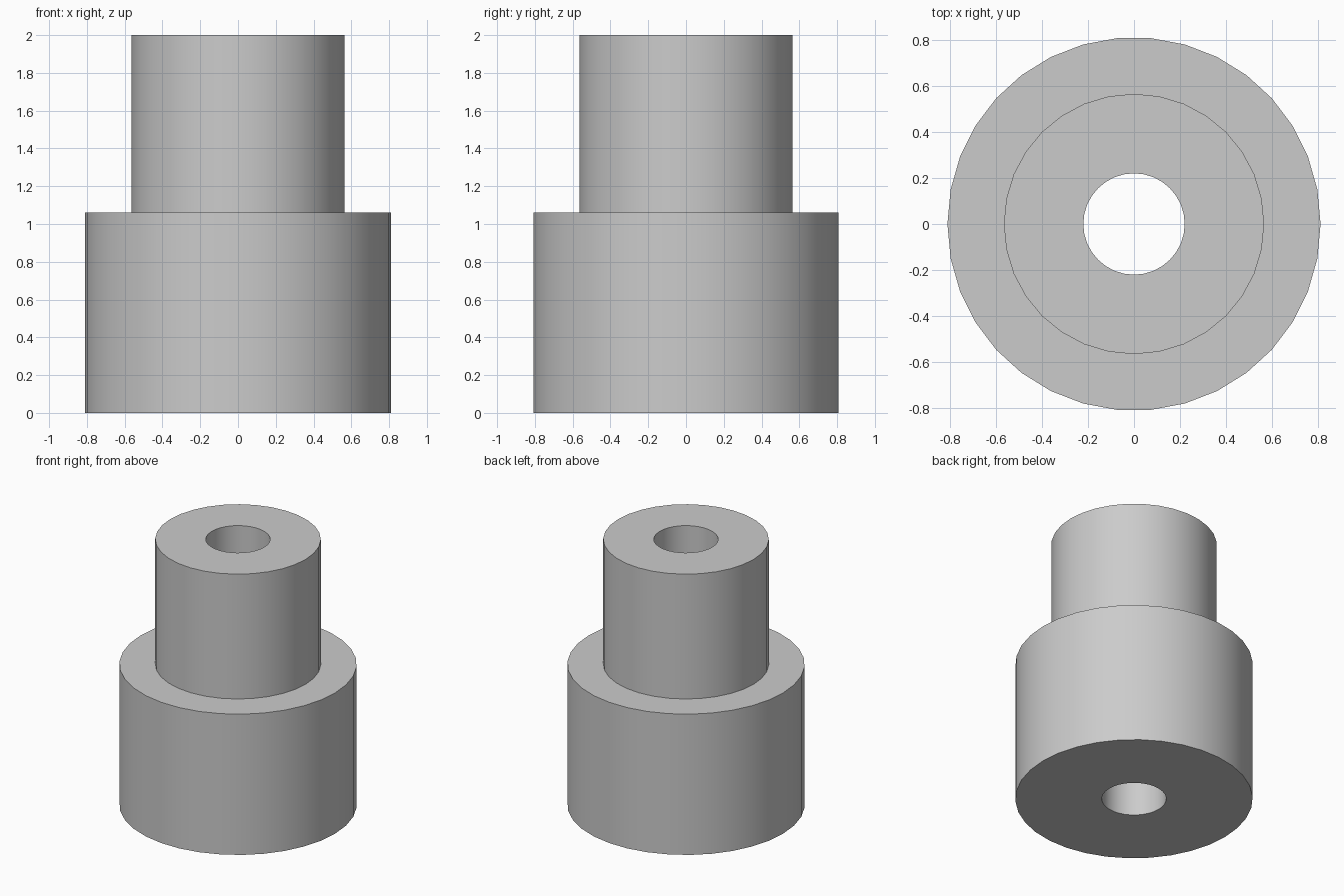
import bpy
import bmesh
from math import cos, sin, tau, radians

default = bpy.data.objects.get("Cube")
if default:
    bpy.data.objects.remove(default, do_unlink=True)

BASE_RADIUS, NECK_RADIUS, BORE_RADIUS = 0.81, 0.565, 0.22
STEP_Z, TOP_Z = 1.06, 2.0

bm = bmesh.new()


def wall(radius, low, high, sides):
    """Open cylinder wall; returns its bottom and top edge rings."""
    rings = [[bm.verts.new((radius * cos(tau * i / sides),
                            radius * sin(tau * i / sides), z))
              for i in range(sides)] for z in (low, high)]
    for i in range(sides):
        j = (i + 1) % sides
        bm.faces.new((rings[0][i], rings[0][j], rings[1][j], rings[1][i]))
    return [[bm.edges.get((ring[i - 1], ring[i])) for i in range(sides)]
            for ring in rings]


def flat_ring(outer, inner):
    bmesh.ops.triangle_fill(bm, edges=outer + inner, use_beauty=True,
                            normal=(0, 0, 1))


# Wide base, narrower neck and the bore running right through
base_low, base_high = wall(BASE_RADIUS, 0, STEP_Z, 34)
neck_low, neck_high = wall(NECK_RADIUS, STEP_Z, TOP_Z, 32)
bore_low, bore_high = wall(BORE_RADIUS, 0, TOP_Z, 32)

# Underside, shoulder and top face
flat_ring(base_low, bore_low)
flat_ring(base_high, neck_low)
flat_ring(neck_high, bore_high)

bmesh.ops.recalc_face_normals(bm, faces=bm.faces[:])
mesh = bpy.data.meshes.new("stepped_bushing")
bm.to_mesh(mesh)
bm.free()

# Plain grey
grey = bpy.data.materials.new("grey")
grey.use_nodes = True
colour = (0.6, 0.6, 0.6, 1)
grey.diffuse_color = colour
grey.node_tree.nodes["Principled BSDF"].inputs["Base Color"].default_value = colour
mesh.materials.append(grey)

bushing = bpy.data.objects.new("stepped_bushing", mesh)
bpy.context.collection.objects.link(bushing)
bpy.ops.object.select_all(action="DESELECT")
bushing.select_set(True)
bpy.context.view_layer.objects.active = bushing
bpy.ops.object.shade_smooth_by_angle(angle=radians(30))
